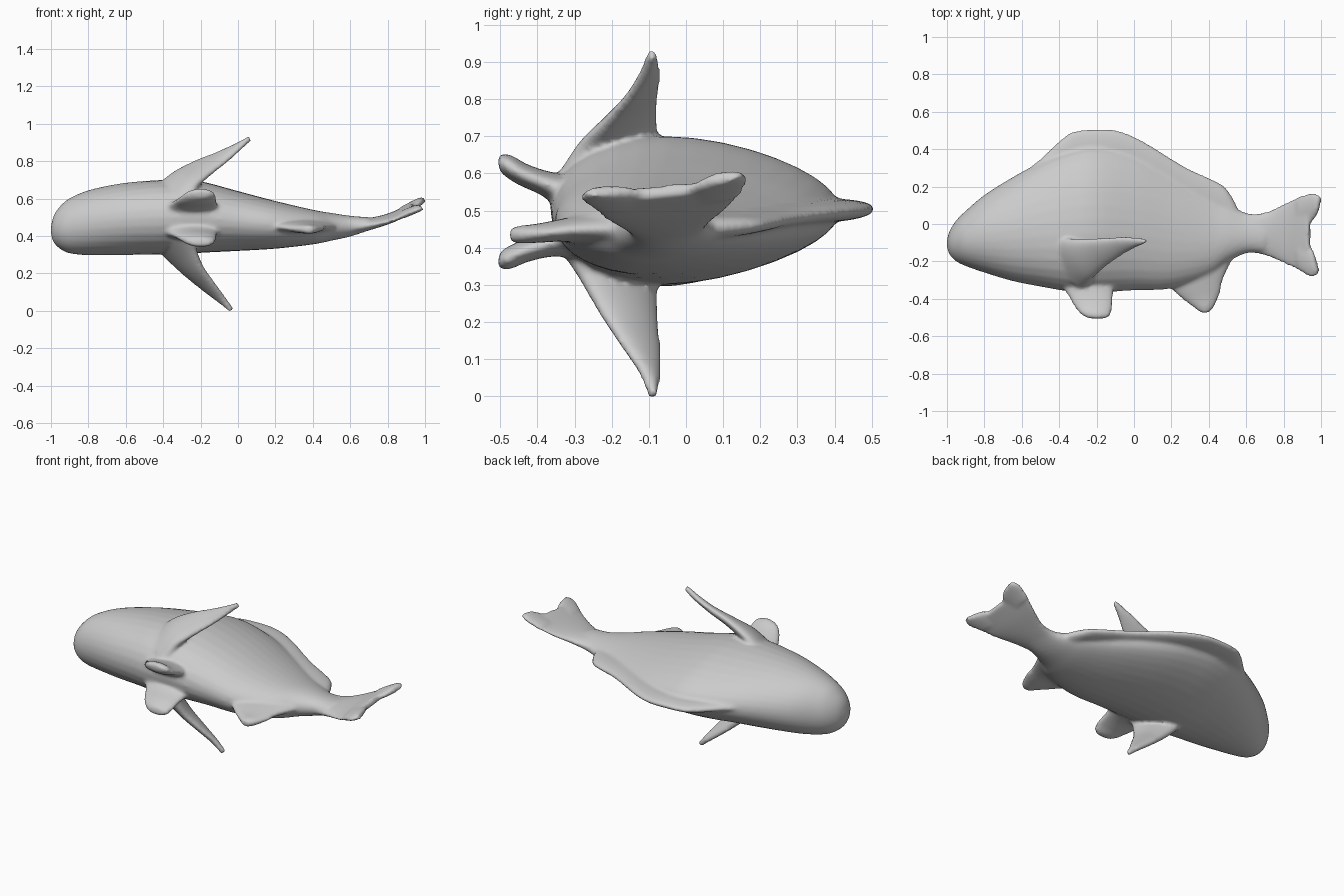
import bpy, bmesh, math
from mathutils import Vector

bm = bmesh.new()
SIDES = 32


def spline(rows, steps=5):
    """Catmull-Rom interpolation through rows of numbers."""
    out = []
    for i in range(len(rows) - 1):
        p = [rows[max(0, min(len(rows) - 1, i + k))] for k in (-1, 0, 1, 2)]
        for s in range(steps):
            t = s / steps
            out.append([0.5 * (2 * b + (c - a) * t + (2 * a - 5 * b + 4 * c - d) * t * t
                               + (3 * b - a - 3 * c + d) * t ** 3) for a, b, c, d in zip(*p)])
    return out + [list(rows[-1])]


def skin(rings):
    """Closed tube through rings of points."""
    loops = [[bm.verts.new(p) for p in r] for r in rings]
    faces = [bm.faces.new(loops[0][::-1]), bm.faces.new(loops[-1])]
    for a, b in zip(loops, loops[1:]):
        for i in range(SIDES):
            j = (i + 1) % SIDES
            faces.append(bm.faces.new((a[i], a[j], b[j], b[i])))
    bmesh.ops.recalc_face_normals(bm, faces=faces)


def blade(rows):
    """Fin from rows of (edge xyz, edge xyz, half thickness)."""
    rows = spline(rows)
    e1 = [Vector(r[0:3]) for r in rows]
    e2 = [Vector(r[3:6]) for r in rows]
    mid = [(a + b) / 2 for a, b in zip(e1, e2)]
    rings = []
    for i, r in enumerate(rows):
        span = mid[min(i + 1, len(mid) - 1)] - mid[max(i - 1, 0)]
        half = (e1[i] - e2[i]) / 2
        n = span.cross(half).normalized() * r[6]
        rings.append([mid[i] + half * math.cos(k * math.tau / SIDES)
                      + n * math.sin(k * math.tau / SIDES) for k in range(SIDES)])
    skin(rings)


# body: x, back y, belly y, low z, high z
body = [(-1.0, -.085, -.125, .41, .45), (-.985, -.035, -.165, .365, .51),
        (-.95, .02, -.20, .33, .56), (-.9, .07, -.225, .307, .602),
        (-.8, .155, -.26, .296, .645), (-.65, .25, -.305, .296, .678),
        (-.5, .33, -.335, .30, .694), (-.35, .39, -.36, .302, .70),
        (-.2, .415, -.365, .31, .692), (0, .38, -.355, .32, .64),
        (.2, .29, -.345, .332, .587), (.4, .17, -.28, .355, .54),
        (.5, .11, -.205, .375, .523), (.6, .06, -.157, .397, .508), (.7, .05, -.15, .43, .50)]
rings = []
for x, yt, yb, zl, zh in spline(body):
    ring = []
    taper = 0.22 * min(1, max(0, (x + .95) / .5))
    for k in range(SIDES):
        a = k * math.tau / SIDES
        c = math.cos(a)
        ring.append((x, (yt + yb) / 2 + (yt - yb) / 2 * c,
                     (zl + zh) / 2 + (zh - zl) / 2 * math.sin(a) * (1 - taper * c) * (1 - taper * .1)))
    rings.append(ring)
skin(rings)

# dorsal fin ridge
ridge = [(-.58, .285, .505), (-.5, .35, .505), (-.42, .425, .505), (-.33, .492, .505),
         (-.2, .508, .505), (-.1, .503, .503), (0, .468, .50), (.1, .413, .495), (.2, .35, .487),
         (.3, .292, .478), (.4, .247, .468), (.49, .195, .46), (.55, .10, .455)]
blade([(x, y, z, x, y - .24, z - .008, .03) for x, y, z in ridge])

# tail fin and its two lobes
blade([(.5, .08, .45, .5, -.16, .45, .05), (.63, .055, .46, .63, -.155, .448, .04),
       (.72, .07, .478, .72, -.175, .458, .03), (.82, .12, .515, .82, -.22, .48, .022),
       (.9, .153, .555, .9, -.258, .515, .02), (.94, .14, .575, .94, -.25, .535, .018)])
blade([(.88, .147, .545, .88, .0, .53, .02), (.96, .167, .588, .95, .01, .56, .02),
       (1.0, .145, .60, .985, .06, .585, .018)])
blade([(.88, -.25, .505, .88, -.08, .525, .02), (.95, -.285, .535, .945, -.12, .55, .02),
       (.99, -.265, .55, .965, -.17, .56, .018)])

# pectoral fins, upper then lower
blade([(-.46, -.08, .62, -.25, -.34, .58, .07), (-.36, -.08, .72, -.22, -.29, .665, .045),
       (-.24, -.08, .792, -.14, -.22, .735, .03), (-.12, -.072, .842, -.06, -.165, .797, .022),
       (0, -.072, .897, .01, -.125, .862, .018), (.07, -.083, .932, .06, -.105, .913, .016)])
blade([(-.46, -.08, .38, -.25, -.34, .42, .07), (-.37, -.08, .275, -.23, -.29, .335, .045),
       (-.28, -.075, .19, -.19, -.235, .235, .032), (-.19, -.068, .115, -.13, -.18, .15, .024),
       (-.10, -.07, .045, -.07, -.125, .07, .018), (-.035, -.08, -.004, -.03, -.10, .008, .016)])

# paired pelvic fins
for z0, z1, z2 in ((.54, .57, .625), (.43, .41, .368)):
    blade([(-.42, -.30, z0, -.10, -.30, z0, .06), (-.36, -.37, z1, -.11, -.37, z1, .035),
           (-.32, -.44, (z1 + z2) / 2, -.115, -.44, (z1 + z2) / 2, .03),
           (-.28, -.485, z2, -.125, -.485, z2, .028), (-.24, -.505, z2, -.15, -.505, z2, .02)])

# anal fin
blade([(.12, -.27, .45, .54, -.16, .45, .05), (.20, -.35, .448, .48, -.29, .448, .032),
       (.27, -.41, .44, .46, -.37, .44, .026), (.33, -.455, .435, .43, -.44, .435, .024),
       (.36, -.475, .432, .40, -.473, .432, .02)])

mesh = bpy.data.meshes.new("fish")
bm.to_mesh(mesh)
bm.free()
fish = bpy.data.objects.new("fish", mesh)
bpy.context.collection.objects.link(fish)
grey = bpy.data.materials.new("plain grey")
grey.diffuse_color = (0.6, 0.6, 0.6, 1)
mesh.materials.append(grey)

# fuse all parts into one smooth skin
fuse = fish.modifiers.new("fuse", 'REMESH')
fuse.mode = 'VOXEL'
fuse.voxel_size = 0.01
fuse.use_smooth_shade = True
soften = fish.modifiers.new("soften", 'SMOOTH')
soften.factor = 0.5
soften.iterations = 8
